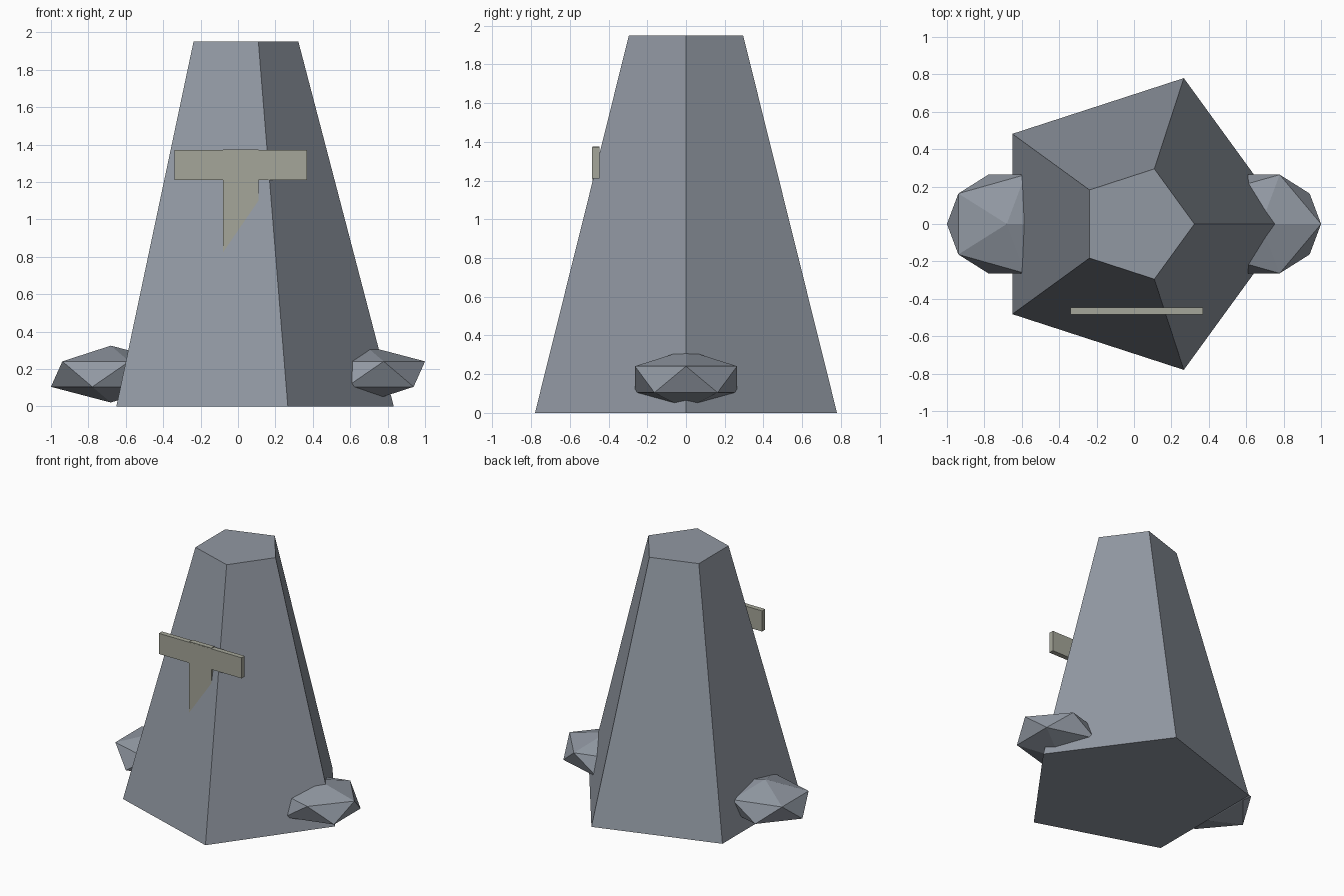
import bpy
import math

if "Cube" in bpy.data.objects:
    bpy.data.objects.remove(bpy.data.objects["Cube"])


def material(name, rgb):
    m = bpy.data.materials.new(name)
    m.diffuse_color = (*rgb, 1.0)
    m.use_nodes = True
    m.node_tree.nodes["Principled BSDF"].inputs["Base Color"].default_value = m.diffuse_color
    return m


stone = material("grey_stone", (0.283, 0.314, 0.362))
pale = material("pale_stone", (0.376, 0.381, 0.319))


def finish(name, mat):
    ob = bpy.context.object
    ob.name = name
    ob.data.materials.append(mat)
    return ob


def box(name, x, y, z, mat):
    """Box from (min, max) ranges on each axis."""
    spans = (x, y, z)
    bpy.ops.mesh.primitive_cube_add(size=1, location=[(a + b) / 2 for a, b in spans])
    ob = finish(name, mat)
    ob.scale = [b - a for a, b in spans]
    return ob


# Five-sided tapering pillar, one corner pointing to +x
HEIGHT = 1.95
bpy.ops.mesh.primitive_cone_add(vertices=5, radius1=0.82, radius2=0.31, depth=HEIGHT,
                                location=(0.013, 0, HEIGHT / 2),
                                rotation=(0, 0, -math.pi / 2))
finish("pillar", stone)

# Cross-shaped plaque, its lower arm sinking into the sloping face
box("plaque_bar", (-0.34, 0.37), (-0.485, -0.447), (1.21, 1.37), pale)
box("plaque_stem", (-0.08, 0.11), (-0.484, -0.446), (0.78, 1.375), pale)

# Squashed faceted rocks at either side of the foot
for side, x in (("left", -0.68), ("right", 0.68)):
    bpy.ops.mesh.primitive_ico_sphere_add(subdivisions=1, radius=1, location=(x, 0, 0.173))
    rock = finish(side + "_rock", stone)
    rock.scale = (0.358, 0.31, 0.152)
